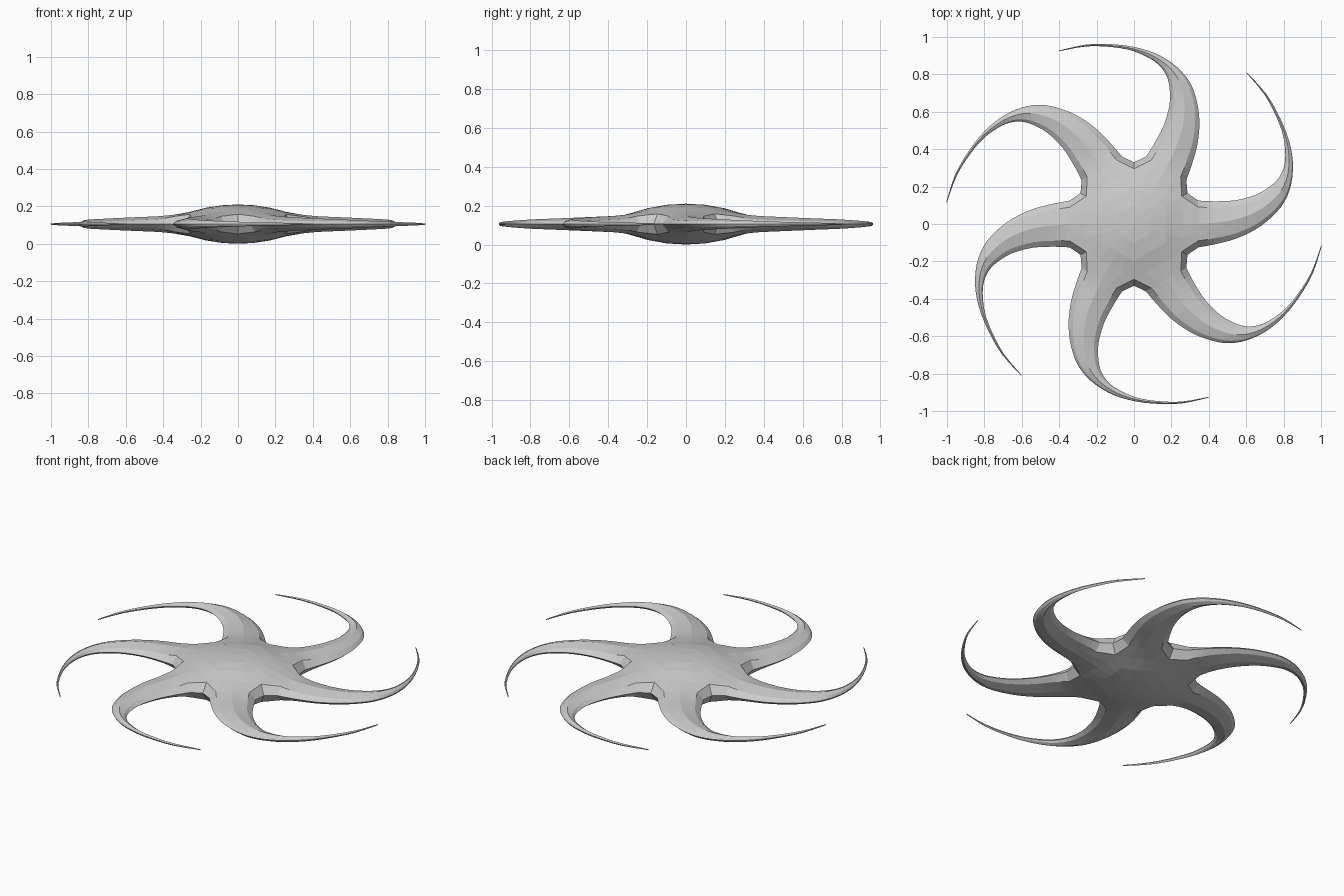
import bpy, bmesh, math
from mathutils import Vector, Matrix

cube = bpy.data.objects.get("Cube")
if cube:
    bpy.data.objects.remove(cube, do_unlink=True)

MID = 0.105            # height of the symmetry plane
ARMS = 6
FRACTIONS = (0, .14, .32, .5, .68, .86, 1)

# Arm stations: outer edge x, y, inner edge x, y, half thickness, shoulder height ratio
STATIONS = [
    (.28, .235, .063, .36, .05, .82),
    (.31, .32, .105, .425, .042, .65),
    (.34, .43, .16, .53, .037, .58),
    (.35, .55, .19, .64, .032, .55),
    (.335, .66, .19, .725, .028, .55),
    (.30, .755, .175, .79, .025, .55),
    (.235, .835, .14, .843, .021, .55),
    (.14, .90, .085, .885, .017, .55),
    (.03, .94, -.005, .925, .013, .55),
    (-.1, .96, -.11, .945, .01, .55),
    (-.25, .96, -.25, .95, .007, .55),
    (-.4, .928, -.4, .924, .003, .55),
]


def smooth_stations(rows, steps):
    """Catmull-Rom interpolation through the stations."""
    out = []
    for i in range(len(rows) - 1):
        quad = [rows[max(i - 1, 0)], rows[i], rows[i + 1], rows[min(i + 2, len(rows) - 1)]]
        for s in range(steps):
            t = s / steps
            out.append([b + .5 * t * (c - a + t * (2*a - 5*b + 4*c - d + t * (3*(b - c) + d - a)))
                        for a, b, c, d in zip(*quad)])
    return out + [list(rows[-1])]


def polar(radius, degrees):
    a = math.radians(degrees)
    return Vector((radius * math.cos(a), radius * math.sin(a), 0))


def dome(p):
    return Vector((p.x, p.y, .105 - .6 * (p.x ** 2 + p.y ** 2)))


def section(row):
    """Upper half of an arm cross-section, relative to the middle plane."""
    outer, inner = Vector((row[0], row[1], 0)), Vector((row[2], row[3], 0))
    h, edge = row[4], row[5]
    heights = (0, edge, .5 + edge / 2, 1, .5 + edge / 2, edge, 0)
    return [outer.lerp(inner, f) + Vector((0, 0, h * k)) for f, k in zip(FRACTIONS, heights)]


# One upper sector: centre disc wedge, notch wall and arm
chord = [polar(.295, 30).lerp(polar(.295, 90), f) for f in (0, .25, .5, .75, 1)]
rings = [[dome(p * s) for p in chord] for s in (.34, .67, 1)]
base = [polar(.33, 30)] + rings[-1] + [polar(.33, 90)]
arm = [base] + [section(r) for r in smooth_stations(STATIONS, 3)]

polygons = []
for a, b in zip(rings[0], rings[0][1:]):
    polygons.append([dome(Vector((0, 0, 0))), a, b])
for rows in (rings, arm):
    for r0, r1 in zip(rows, rows[1:]):
        for j in range(len(r0) - 1):
            polygons.append([r0[j], r1[j], r1[j + 1], r0[j + 1]])
polygons.append(arm[-1])

# Repeat the sector around the centre, above and below the middle plane
bm = bmesh.new()
for k in range(ARMS):
    turn = Matrix.Rotation(k * math.tau / ARMS, 3, 'Z')
    for side in (1, -1):
        for poly in polygons:
            pts = [turn @ p for p in poly]
            bm.faces.new([bm.verts.new((p.x, p.y, MID + side * p.z)) for p in pts])
bmesh.ops.remove_doubles(bm, verts=bm.verts, dist=.0003)
bmesh.ops.recalc_face_normals(bm, faces=bm.faces)

mesh = bpy.data.meshes.new("curled_star_body")
bm.to_mesh(mesh)
bm.free()
body = bpy.data.objects.new("curled_star_body", mesh)
bpy.context.collection.objects.link(body)

# Plain grey finish
grey = bpy.data.materials.new("light_grey")
grey.use_nodes = True
colour = (.6, .6, .6, 1)
grey.diffuse_color = colour
grey.node_tree.nodes["Principled BSDF"].inputs["Base Color"].default_value = colour
mesh.materials.append(grey)
